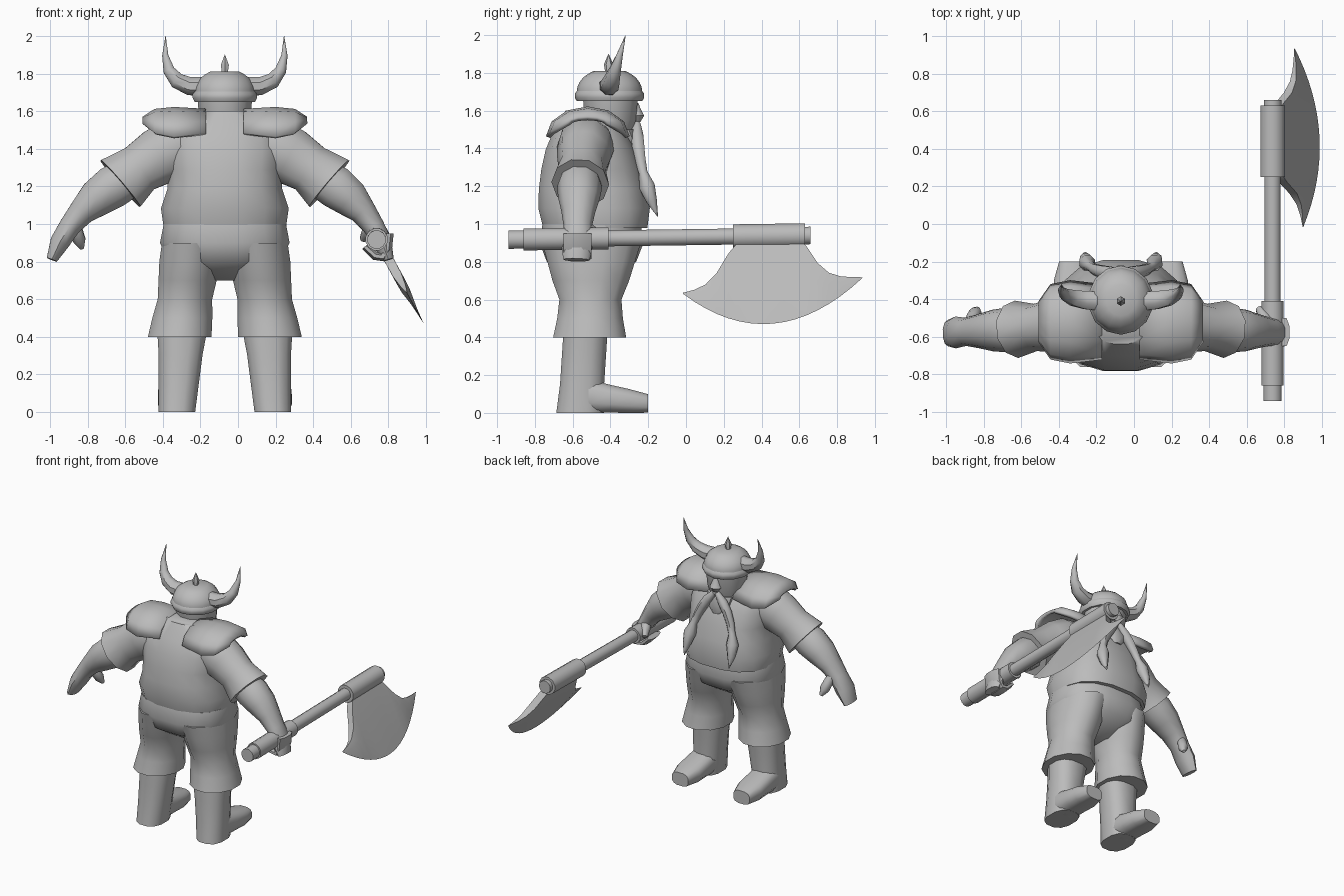
import bpy, bmesh, math
from mathutils import Vector

cube = bpy.data.objects.get("Cube")
if cube:
    bpy.data.objects.remove(cube)

BODY_X = -.07  # centre line of the figure
X, Y, Z = Vector((1, 0, 0)), Vector((0, 1, 0)), Vector((0, 0, 1))

grey = bpy.data.materials.new("plain grey")
grey.use_nodes = True
grey.diffuse_color = (.5, .5, .5, 1)
grey.node_tree.nodes["Principled BSDF"].inputs["Base Color"].default_value = grey.diffuse_color


def skin(name, rings, closed=True, angle=45):
    """Bridge rows of points into a surface; closed rows are capped."""
    bm = bmesh.new()
    rows = [[bm.verts.new(point) for point in ring] for ring in rings]
    count = len(rows[0])
    for low, high in zip(rows, rows[1:]):
        for i in range(count if closed else count - 1):
            j = (i + 1) % count
            bm.faces.new((low[i], low[j], high[j], high[i]))
    if closed:
        bm.faces.new(rows[0])
        bm.faces.new(rows[-1])
    bmesh.ops.recalc_face_normals(bm, faces=bm.faces)
    mesh = bpy.data.meshes.new(name)
    bm.to_mesh(mesh)
    bm.free()
    mesh.materials.append(grey)
    mesh.shade_smooth()
    mesh.set_sharp_from_angle(angle=math.radians(angle))
    obj = bpy.data.objects.new(name, mesh)
    bpy.context.collection.objects.link(obj)
    return obj


def place(point, side=1):
    """Turn a position beside the body's centre line into a world position."""
    return Vector((BODY_X + side * point[0], point[1], point[2]))


def loft(name, start, end, across, deep=None, bow=(0, 0, 0), side=1,
         axis=None, ref=Y, sides=12, square=1):
    """Evenly spaced rings from start to end, bowed sideways in the middle."""
    start, end = place(start, side), place(end, side)
    bow = Vector((side * bow[0], bow[1], bow[2]))
    rings = []
    for i, (width, depth) in enumerate(zip(across, deep or across)):
        t = i / (len(across) - 1)
        centre = start.lerp(end, t) + bow * 4 * t * (1 - t)
        along = axis or (end - start + bow * 4 * (1 - 2 * t)).normalized()
        u = along.cross(ref).normalized()
        v = u.cross(along)
        ring = []
        for k in range(sides):
            turn = math.tau * (k + .5) / sides
            c, s = math.cos(turn), math.sin(turn)
            ring.append(centre + u * width * math.copysign(abs(c) ** square, c)
                        + v * depth * math.copysign(abs(s) ** square, s))
        rings.append(ring)
    return skin(name, rings)


def scaled(values, factor):
    return [value * factor for value in values]


# Torso, trouser seat and head
loft("torso", (0, -.48, .98), (0, -.52, 1.6),
     across=(.33, .345, .31, .31, .32, .3, .14),
     deep=(.28, .3, .29, .27, .24, .19, .12), axis=Z, sides=16, square=.8)
seat = (.1, .3, .35, .33)
loft("trousers_seat", (0, -.5, .7), (0, -.5, 1), seat, scaled(seat, .8),
     axis=Z, sides=16, square=.8)
loft("head", (0, -.4, 1.44), (0, -.4, 1.66), (.1, .14, .15), axis=Z)
loft("nose", (0, -.27, 1.64), (0, -.26, 1.54), (.02, .03, .045, .02), axis=Z, sides=8)
loft("chin_beard", (0, -.33, 1.5), (0, -.27, 1.37), (.11, .1, .03), (.07, .06, .02),
     axis=Z, sides=8)

# Helmet with rim, dome and top spike
rim = (.165, .175, .175, .16)
loft("helmet_rim", (0, -.405, 1.65), (0, -.405, 1.71), rim, scaled(rim, 1.05), axis=Z, sides=14)
dome = [.165 * math.sqrt(1 - (i / 8) ** 2) for i in range(8)]
loft("helmet_dome", (0, -.405, 1.7), (0, -.405, 1.81), dome, scaled(dome, 1.05),
     axis=Z, sides=14)
loft("helmet_spike", (0, -.41, 1.79), (0, -.41, 1.9), (.015, .025, .001), axis=Z, sides=6)

for side, word in ((1, "left"), (-1, "right")):
    # Horn and hanging moustache braid
    loft(word + "_horn", (.1, -.41, 1.73), (.315, -.32, 2),
         (.055, .052, .045, .033, .018, .001), bow=(.07, -.02, -.08), side=side, sides=8)
    loft(word + "_moustache", (.01, -.26, 1.53), (.19, -.15, 1.04),
         (.02, .035, .035, .03, .025, .045, .03, .002),
         bow=(.05, -.03, .02), side=side, sides=8)

    # Shoulder plate, an arch from back to front that narrows outwards
    arches = []
    for out, reach, hem, crest in ((.1, .19, 1.48, 1.6), (.27, .21, 1.46, 1.61),
                                   (.37, .19, 1.48, 1.6), (.43, .1, 1.53, 1.56)):
        turns = [math.pi * i / 6 for i in range(7)]
        arches.append([place((out, -.52 - reach * math.cos(a),
                              hem + (crest - hem) * math.sin(a)), side) for a in turns])
    plate = skin(word + "_shoulder_plate", arches, closed=False)
    solid = plate.modifiers.new("thickness", 'SOLIDIFY')
    solid.thickness = .025
    solid.offset = 0

    # Sleeve with a flared cuff
    sleeve = (.14, .17, .16, .14, .17)
    loft(word + "_sleeve", (.15, -.52, 1.44), (.555, -.56, 1.215), sleeve, scaled(sleeve, .9),
         bow=(0, 0, .03), side=side, sides=10)

    # Forearm running into the palm; the left one hangs closer, around the axe
    loft(word + "_forearm", (.5, -.56, 1.25), (.87 if side > 0 else .92, -.58, .81),
         across=(.11, .12, .105, .075, .06, .055, .03),
         deep=(.1, .12, .11, .09, .075, .085, .07),
         bow=(.05, 0, .035), side=side, sides=10)

    # Trouser leg with a flared hem
    loft(word + "_trouser_leg", (.24, -.51, .4), (.17, -.5, .9),
         across=(.175, .165, .15, .16, .17, .17),
         deep=(.2, .18, .17, .21, .24, .27), side=side, axis=Z)

    # Boot shaft and foot
    loft(word + "_boot_shaft", (.255, -.56, 0), (.225, -.53, .46), (.1, .11, .12, .14),
         (.13, .12, .12, .12), side=side, axis=Z, square=.8)
    loft(word + "_boot_foot", (.255, -.6, .1), (.26, -.2, .05), (.09, .1, .1, .1, .07),
         (.1, .09, .075, .065, .05), side=side, axis=Y, ref=Z, square=.7)

# Thumbs, and fingers wrapped around the handle
loft("right_thumb", (.8, -.52, 1), (.76, -.45, .87), (.03, .035, .035, .012),
     side=-1, ref=X, sides=8)
loft("left_thumb", (.79, -.55, 1), (.735, -.45, .92), (.035, .035, .02), ref=X, sides=8)
loft("left_fingers", (.87, -.575, .95), (.745, -.575, .88), (.03, .03, .03, .025, .02),
     [.08] * 5, bow=(.03, 0, -.09), sides=8)

# Axe handle, in lengths along one axis
AXE_X, AXE_Z = .807, .93
for part, back, front, radius in (
        ("pommel", -.94, -.85, .05), ("grip", -.86, -.41, .06), ("shaft", -.42, .3, .044),
        ("socket", .25, .63, .067), ("end_cap", .6, .66, .048)):
    loft("axe_" + part, (AXE_X, back, AXE_Z + back * .014), (AXE_X, front, AXE_Z + front * .014),
         [radius] * 2, axis=Y, ref=Z)

# Axe blade: curved cutting edge, narrow neck, thickest between the two
slant = Vector((.88, 0, .48))
blade = []
steps = 16
for i in range(steps + 1):
    t = i / steps
    tips = .63 + .085 * t
    neck = tips + .26 / (1 + (abs(t - .47) / .25) ** 6)
    edge = tips - .8 * t * (1 - t)
    inner, outer = (place((AXE_X + (AXE_Z - z) * .545, -.015 + .95 * t, z)) for z in (neck, edge))
    thick = slant * min(.025, (outer - inner).length * .1)
    middle = inner.lerp(outer, .4)
    blade.append([inner + thick, middle + thick, outer, middle - thick, inner - thick])
skin("axe_blade", blade)
